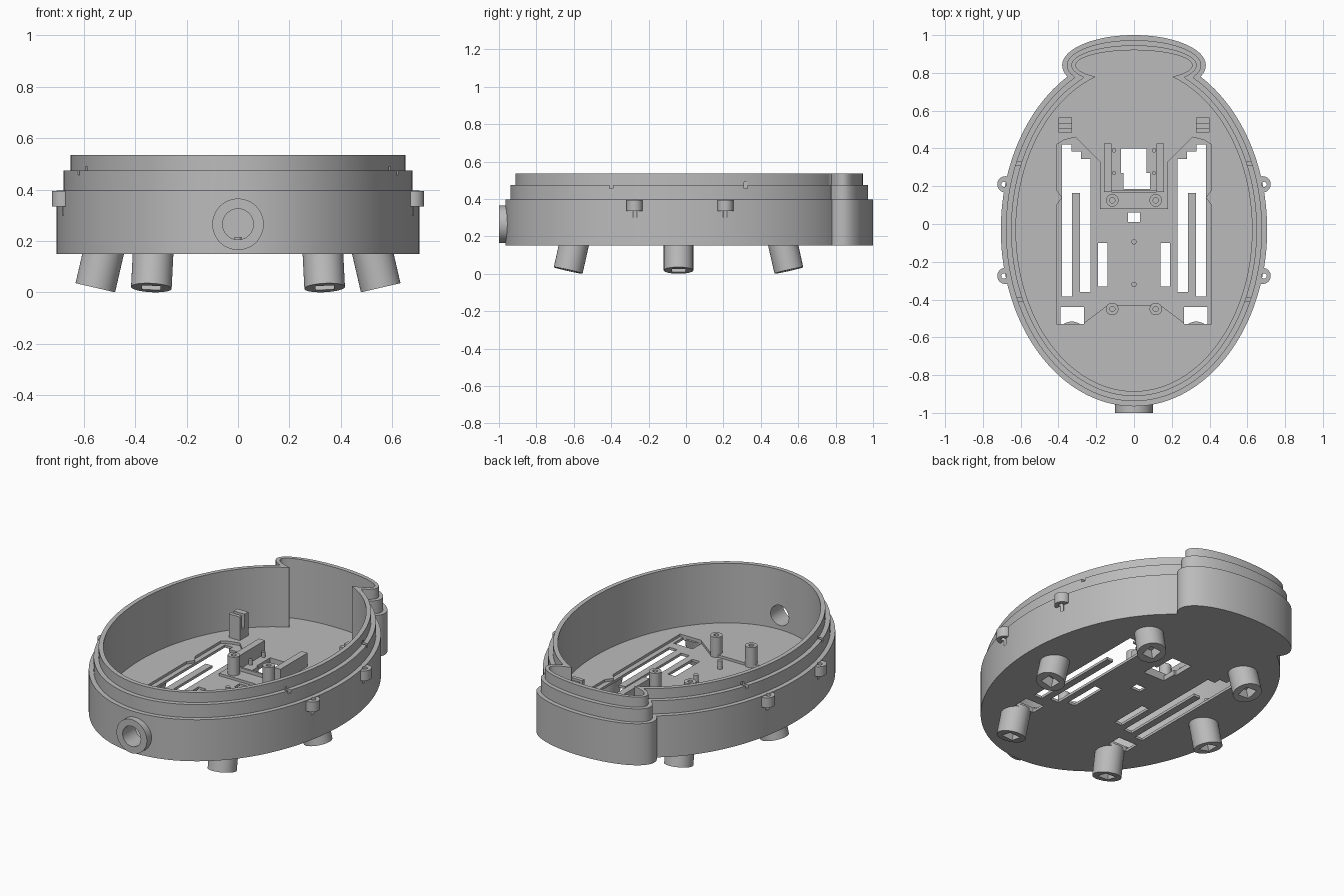
import bpy, bmesh, math
from mathutils import Matrix, Vector

if "Cube" in bpy.data.objects:
    bpy.data.objects.remove(bpy.data.objects["Cube"], do_unlink=True)

grey = bpy.data.materials.new("plain grey")
grey.use_nodes = True
grey.diffuse_color = (0.5, 0.5, 0.5, 1)
grey.node_tree.nodes["Principled BSDF"].inputs["Base Color"].default_value = (0.5, 0.5, 0.5, 1)

BASE, RECESS, FLOOR = 0.15, 0.165, 0.18


def prism(name, pts, z0, z1):
    """Extrude a flat outline from z0 to z1."""
    bm = bmesh.new()
    face = bm.faces.new([bm.verts.new((x, y, z0)) for x, y in pts])
    top = bmesh.ops.extrude_face_region(bm, geom=[face])["geom"]
    bmesh.ops.translate(bm, vec=(0, 0, z1 - z0),
                        verts=[g for g in top if isinstance(g, bmesh.types.BMVert)])
    bmesh.ops.recalc_face_normals(bm, faces=bm.faces)
    mesh = bpy.data.meshes.new(name)
    bm.to_mesh(mesh)
    bm.free()
    mesh.materials.append(grey)
    obj = bpy.data.objects.new(name, mesh)
    bpy.context.collection.objects.link(obj)
    return obj


def ellipse(cx, cy, rx, ry, n):
    turns = [2 * math.pi * i / n for i in range(n)]
    return [(cx + rx * math.sin(t), cy + ry * math.cos(t)) for t in turns]


def circle(x, y, r, n=32):
    return ellipse(x, y, r, r, n)


def rect(x0, y0, x1, y1):
    return [(x0, y0), (x1, y0), (x1, y1), (x0, y1)]


def flip(pts, s):
    return [(x * s, y) for x, y in pts]


def activate(obj):
    bpy.ops.object.select_all(action="DESELECT")
    obj.select_set(True)
    bpy.context.view_layer.objects.active = obj


def combine(target, other, operation="DIFFERENCE"):
    """Apply a boolean and discard the helper."""
    activate(target)
    mod = target.modifiers.new("combine", "BOOLEAN")
    mod.operation, mod.solver, mod.object = operation, "EXACT", other
    bpy.ops.object.modifier_apply(modifier=mod.name)
    bpy.data.objects.remove(other, do_unlink=True)


def cut(target, pts, z0, z1):
    combine(target, prism("cutter", pts, z0, z1))


def smooth(obj):
    activate(obj)
    bpy.ops.object.shade_smooth_by_angle(angle=math.radians(30))


def egg(inset):
    """Large oval merged with the small rear oval, both inset."""
    main = (0, -0.03, 0.705 - inset, 0.935 - inset)
    head = (0, 0.84, 0.38 - inset * 0.9, 0.16 - inset)

    def outside(p, e):
        return ((p[0] - e[0]) / e[2]) ** 2 + ((p[1] - e[1]) / e[3]) ** 2 > 1

    rear = ellipse(*head, 180)
    rear = rear[90:] + rear[:90]
    return [p for p in ellipse(*main, 260) if outside(p, head)] + \
           [p for p in rear if outside(p, main)]


# Stepped shell
shell = prism("shell", egg(0), BASE, 0.397)
combine(shell, prism("step", egg(0.027), 0.21, 0.475), "UNION")
combine(shell, prism("lip", egg(0.054), 0.23, 0.535), "UNION")

# Front port collar and side screw tabs
TURN = Matrix.Translation((0, 0, 0.265)) @ Matrix.Rotation(math.pi / 2, 4, "X")
collar = prism("collar", circle(0, 0, 0.1, 64), 0.93, 1.0)
collar.data.transform(TURN)
combine(shell, collar, "UNION")
tabs = [(s * 0.681, y) for s in (-1, 1) for y in (0.21, -0.275)]
for x, y in tabs:
    combine(shell, prism("tab", circle(x, y, 0.043), 0.335, 0.394), "UNION")

# Cavity, port bore, tab holes and rim notches
cut(shell, egg(0.08), FLOOR, 0.7)
bore = prism("bore", circle(0, 0, 0.06, 48), 0.8, 1.1)
bore.data.transform(TURN)
combine(shell, bore)
for x, y in tabs:
    cut(shell, circle(x + math.copysign(0.008, x), y, 0.014, 16), 0.3, 0.41)
for s in (-1, 1):
    for y in (0.32, -0.4):
        cut(shell, flip(rect(0.588, y - 0.01, 0.65, y + 0.01), s), 0.457, 0.49)

# Shallow recess in the floor, shaped around the rear mounting island
half = [(0.18, 0.08), (0.18, 0.33), (0.31, 0.46), (0.37, 0.445), (0.41, 0.42), (0.41, 0.18),
        (0.38, 0.14), (0.41, 0.1), (0.41, -0.53), (0.26, -0.52), (0.14, -0.43)]
cut(shell, half + flip(half[::-1], -1), RECESS, 0.3)

# Openings through the floor
slot = [(0.38, 0.42), (0.33, 0.42), (0.33, 0.385), (0.28, 0.385), (0.28, 0.345), (0.23, 0.345),
        (0.23, -0.36), (0.285, -0.36), (0.285, 0.165), (0.328, 0.165), (0.328, -0.385), (0.38, -0.385)]
for s in (-1, 1):
    for pts in (slot, rect(0.14, -0.33, 0.19, -0.1), rect(0.265, -0.53, 0.39, -0.44)):
        cut(shell, flip(pts, s), 0.1, 0.3)
cut(shell, rect(-0.032, 0.01, 0.032, 0.06), 0.1, 0.3)
cut(shell, [(-0.068, 0.4), (0.065, 0.4), (0.065, 0.27), (0.085, 0.27), (0.085, 0.185),
            (-0.055, 0.185), (-0.055, 0.27), (-0.068, 0.27)], 0.1, 0.3)
smooth(shell)

# Tilted feet with square sockets
for x, y, dx, dy in ((0.555, -0.04, 1, 0), (0.337, -0.63, 0.22, -1), (0.337, 0.55, 0.22, 1)):
    for s in (-1, 1):
        foot = prism("foot", circle(0, 0, 0.079, 48), 0, 0.25)
        cut(foot, rect(-0.036, -0.036, 0.036, 0.036), -0.1, 0.06)
        axis = Vector((-dx * s, -dy, 0)).normalized() * math.sin(math.radians(13))
        axis.z = math.cos(math.radians(13))
        lean = Vector((0, 0, 1)).rotation_difference(axis).to_matrix().to_4x4()
        foot.data.transform(Matrix.Translation((x * s, y, 0.018)) @ lean)
        cut(foot, rect(-1, -1, 1, 1), RECESS - 0.003, 0.5)
        smooth(foot)

# Screw posts and locating pins
for s in (-1, 1):
    for y, z in ((0.125, FLOOR), (-0.45, FLOOR - 0.005)):
        post = prism("screw_post", circle(s * 0.115, y, 0.033), RECESS - 0.005, z + 0.11)
        cut(post, circle(s * 0.115, y, 0.014, 20), z + 0.03, 0.5)
        smooth(post)
    for y in (0.39, 0.27):
        smooth(prism("board_pin", circle(s * 0.106, y, 0.011, 16), FLOOR - 0.005, FLOOR + 0.03))
for y in (-0.095, -0.32):
    smooth(prism("centre_pin", circle(0, y, 0.014, 16), RECESS - 0.005, RECESS + 0.05))

# Board rails, end stop and slatted cable blocks
for s in (-1, 1):
    prism("board_rail", flip(rect(0.12, 0.17, 0.16, 0.425), s), FLOOR - 0.005, FLOOR + 0.08)
    prism("block_base", flip(rect(0.328, 0.485, 0.4, 0.565), s), FLOOR - 0.005, FLOOR + 0.06)
    for y0, y1 in ((0.485, 0.507), (0.53, 0.565)):
        prism("block_slat", flip(rect(0.328, y0, 0.4, y1), s), FLOOR + 0.055, FLOOR + 0.14)
prism("board_stop", rect(-0.12, 0.168, 0.12, 0.18), FLOOR - 0.005, FLOOR + 0.02)
